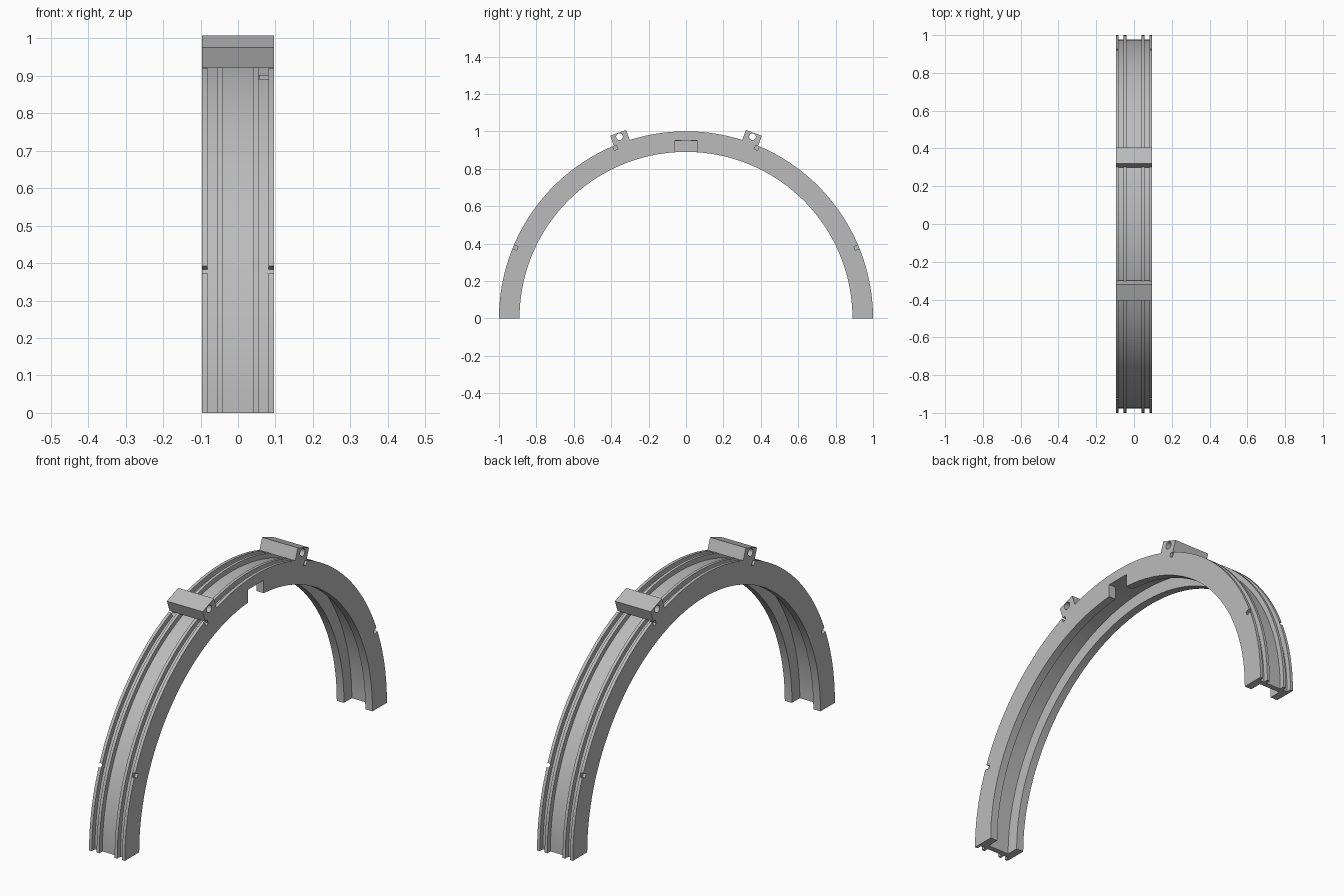
import bpy, bmesh, math
from mathutils import Matrix

old = bpy.data.objects.get("Cube")
if old:
    bpy.data.objects.remove(old, do_unlink=True)

HALF = 0.0955        # half width of the arch
CLIP_ANGLE = 20.1    # degrees from the crown
SLOT_ANGLES = (22.5, 67.5)
SEGMENTS = 128

grey = bpy.data.materials.new("plain_grey")
grey.use_nodes = True
grey.diffuse_color = (0.5, 0.5, 0.5, 1)
grey.node_tree.nodes["Principled BSDF"].inputs["Base Color"].default_value = (0.5, 0.5, 0.5, 1)


def make_object(name, bm):
    bmesh.ops.recalc_face_normals(bm, faces=bm.faces)
    mesh = bpy.data.meshes.new(name)
    bm.to_mesh(mesh)
    bm.free()
    mesh.materials.append(grey)
    obj = bpy.data.objects.new(name, mesh)
    bpy.context.collection.objects.link(obj)
    return obj


def on_arch(degrees, radius, x=0):
    """Frame on the arch: local z points outwards, local y runs along the arc."""
    return Matrix.Rotation(math.radians(-degrees), 4, 'X') @ Matrix.Translation((x, 0, radius))


def box(name, size, frame):
    bm = bmesh.new()
    bmesh.ops.create_cube(bm, size=1, matrix=frame @ Matrix.Diagonal((*size, 1)))
    return make_object(name, bm)


def cut(target, cutter):
    cutter.hide_render = True
    cutter.hide_set(True)
    cutter.display_type = 'WIRE'
    mod = target.modifiers.new(cutter.name, 'BOOLEAN')
    mod.operation = 'DIFFERENCE'
    mod.solver = 'EXACT'
    mod.object = cutter


def apply_and_smooth(obj):
    bpy.ops.object.select_all(action='DESELECT')
    bpy.context.view_layer.objects.active = obj
    obj.select_set(True)
    cutters = [m.object for m in obj.modifiers]
    for m in list(obj.modifiers):
        bpy.ops.object.modifier_apply(modifier=m.name)
    for c in cutters:
        bpy.data.objects.remove(c, do_unlink=True)
    bpy.ops.object.shade_smooth_by_angle(angle=math.radians(30))


# Arch: channel section with outer rims and ridges, swept over a half circle
INNER, FLOOR, GROOVE, OUTER = 0.89, 0.95, 0.976, 1.0
RIM, RIDGE_OUT, RIDGE_IN, FLANGE = 0.081, 0.055, 0.041, 0.057
half = [(FLANGE, FLOOR), (FLANGE, INNER), (HALF, INNER), (HALF, OUTER), (RIM, OUTER),
        (RIM, GROOVE), (RIDGE_OUT, GROOVE), (RIDGE_OUT, OUTER), (RIDGE_IN, OUTER), (RIDGE_IN, GROOVE)]
section = half + [(-x, r) for x, r in reversed(half)]
bm = bmesh.new()
rings = []
for i in range(SEGMENTS + 1):
    a = math.pi * i / SEGMENTS
    rings.append([bm.verts.new((x, -r * math.cos(a), r * math.sin(a))) for x, r in section])
n = len(section)
for a, b in zip(rings, rings[1:]):
    for k in range(n):
        bm.faces.new((a[k], a[(k + 1) % n], b[(k + 1) % n], b[k]))
bm.faces.new(rings[0])
bm.faces.new(rings[-1])
arch = make_object("arch", bm)

# Rectangular notch through one inner flange at the crown
cut(arch, box("crown_notch", (0.1, 0.12, 0.11), Matrix.Translation((0.107, 0, 0.895))))

# Small slots across the outer rims
for angle in SLOT_ANGLES:
    for end in (-1, 1):
        for side in (-1, 1):
            frame = on_arch(end * angle, 0.995, side * 0.096)
            cut(arch, box("rim_slot", (0.03, 0.02, 0.038), frame))
apply_and_smooth(arch)

# Clip blocks bridging the rims, each with a pin hole across
for name, end in (("front_clip", -1), ("back_clip", 1)):
    clip = box(name, (2 * HALF, 0.091, 0.059), on_arch(end * CLIP_ANGLE, 1.0265))
    bm = bmesh.new()
    bmesh.ops.create_cone(bm, cap_ends=True, segments=32, radius1=0.018, radius2=0.018, depth=0.4,
                          matrix=on_arch(end * CLIP_ANGLE, 1.034) @ Matrix.Rotation(math.pi / 2, 4, 'Y'))
    cut(clip, make_object("pin_hole", bm))
    apply_and_smooth(clip)
